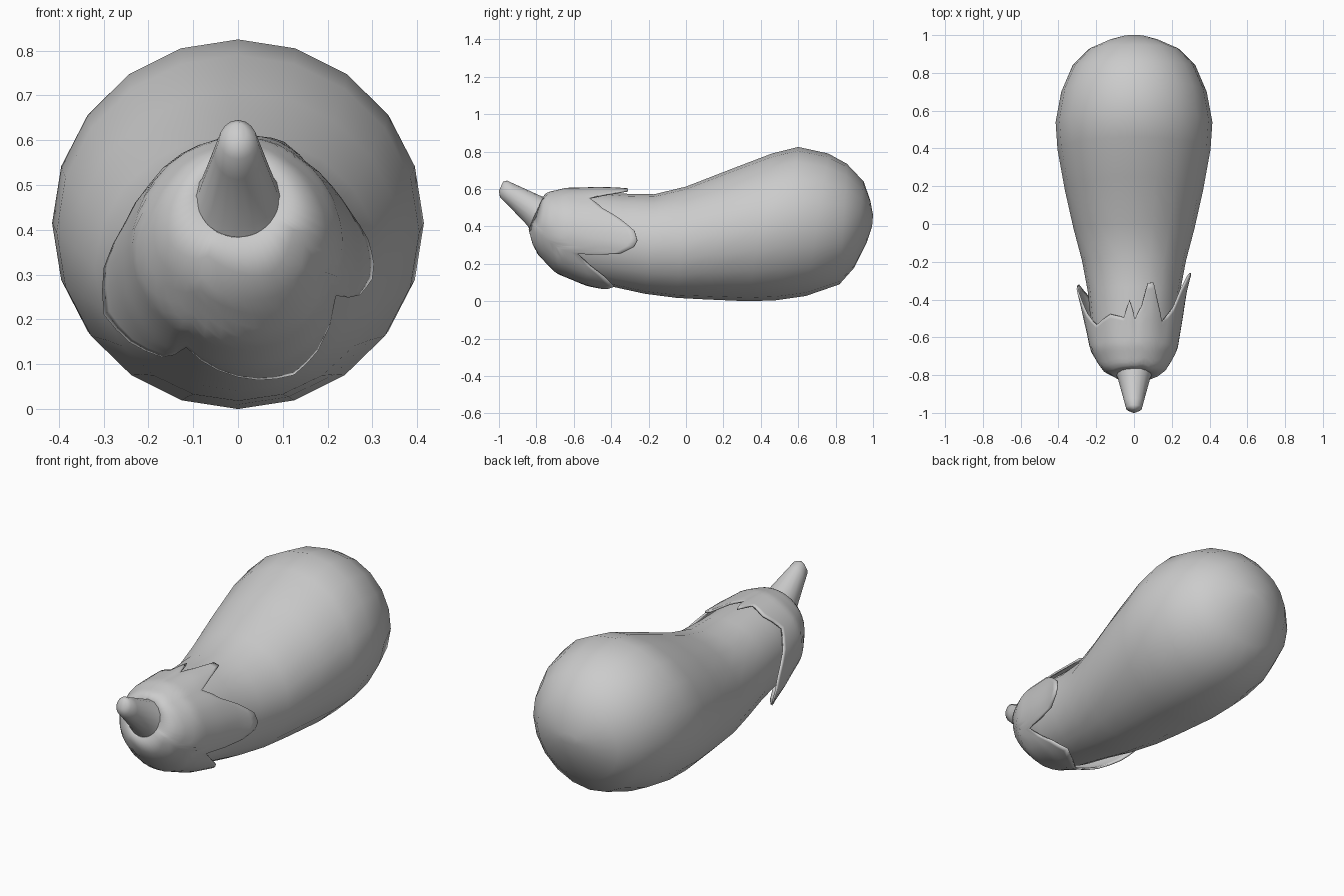
import bpy, bmesh
from math import sin, cos, radians, pi
from mathutils import Vector

if "Cube" in bpy.data.objects:
    bpy.data.objects.remove(bpy.data.objects["Cube"])

# Cross-sections: top point (y, z), bottom point (y, z), half width
BODY = [
    (-.79, .50, -.83, .43, .04), (-.755, .555, -.825, .36, .11),
    (-.73, .565, -.79, .275, .155), (-.64, .585, -.69, .17, .208),
    (-.48, .585, -.53, .105, .23), (-.33, .575, -.38, .075, .245),
    (-.17, .572, -.22, .04, .275), (0, .613, -.05, .018, .32),
    (.25, .71, .10, .01, .365), (.46, .79, .33, 0, .405),
    (.60, .825, .48, .005, .415), (.76, .79, .64, .028, .385),
    (.86, .735, .82, .09, .325), (.95, .64, .90, .18, .24),
    (.985, .54, .965, .31, .13), (1.0, .46, .995, .40, .05),
]
STEM = [
    (-.978, .64, -1.0, .59, .018), (-.957, .645, -.995, .557, .042),
    (-.92, .628, -.95, .512, .053), (-.77, .56, -.848, .405, .088),
    (-.735, .55, -.81, .34, .115),
]
# Calyx rim: angle from +x, y of the rim, extra lift of the lobe
RIM = [
    (-25, -.57, 0), (-14, -.34, .012), (-5, -.275, .02), (2, -.26, .02),
    (12, -.28, .018), (24, -.36, .01), (36, -.46, .005), (53, -.54, 0),
    (63, -.42, .01), (69, -.335, .02), (75, -.34, .02), (81, -.46, .01),
    (89, -.53, 0), (95, -.43, .01), (102, -.52, 0), (120, -.50, 0),
    (145, -.55, 0), (165, -.48, .01), (182, -.36, .035), (200, -.31, .045),
    (216, -.37, .035), (232, -.46, .02), (241, -.56, 0), (260, -.49, 0),
    (280, -.41, .005), (297, -.36, .01), (312, -.42, .008), (335, -.57, 0),
]
RIM = RIM[:-1]  # 335 degrees is the same point as -25


def section_point(s, a, lift=0):
    yt, zt, yb, zb, w = s
    top, bottom = Vector((0, yt, zt)), Vector((0, yb, zb))
    half = (top - bottom) / 2
    p = Vector((w * cos(a), 0, 0)) + half * sin(a)
    return (top + bottom) / 2 + p + p.normalized() * lift


def section_at(y):
    mid = lambda s: (s[0] + s[2]) / 2
    for s, t in zip(BODY, BODY[1:]):
        if y <= mid(t):
            f = max(0, (y - mid(s)) / (mid(t) - mid(s)))
            return [u + (v - u) * f for u, v in zip(s, t)]
    return BODY[-1]


def build(name, rings, caps, angle):
    bm = bmesh.new()
    rows = [[bm.verts.new(p) for p in ring] for ring in rings]
    n = len(rows[0])
    # rings run from front to back, wound so that faces point outward
    for r, q in zip(rows, rows[1:]):
        for i in range(n):
            j = (i + 1) % n
            bm.faces.new((r[i], r[j], q[j], q[i]))
    if caps:
        bm.faces.new(rows[0][::-1])
        bm.faces.new(rows[-1])
        bmesh.ops.recalc_face_normals(bm, faces=bm.faces[:])
    me = bpy.data.meshes.new(name)
    bm.to_mesh(me)
    bm.free()
    ob = bpy.data.objects.new(name, me)
    bpy.context.collection.objects.link(ob)
    bpy.ops.object.select_all(action='DESELECT')
    ob.select_set(True)
    bpy.context.view_layer.objects.active = ob
    bpy.ops.object.shade_smooth_by_angle(angle=radians(angle))
    return ob


def loft(name, sections, sides):
    return build(name, [[section_point(s, 2 * pi * i / sides) for i in range(sides)]
                        for s in sections], True, 60)


# Fruit body and stem
loft("fruit_body", BODY, 20)
loft("stem", STEM, 16)

# Calyx: leafy cap with uneven lobes, following the fruit surface
columns = []
closed = RIM + [(RIM[0][0] + 360, *RIM[0][1:])]
for p, q in zip(closed, closed[1:]):
    for k in range(2):
        columns.append([u + (v - u) * k / 2 for u, v in zip(p, q)])
ROWS, START = 14, -.80
rings = []
for r in range(ROWS + 1):
    f = r / ROWS
    rings.append([section_point(section_at(START + (y - START) * f), radians(a),
                                .011 + lift * f ** 2) for a, y, lift in columns])
calyx = build("calyx", rings, False, 50)
mod = calyx.modifiers.new("thickness", 'SOLIDIFY')
mod.thickness = .01
mod.offset = -1
